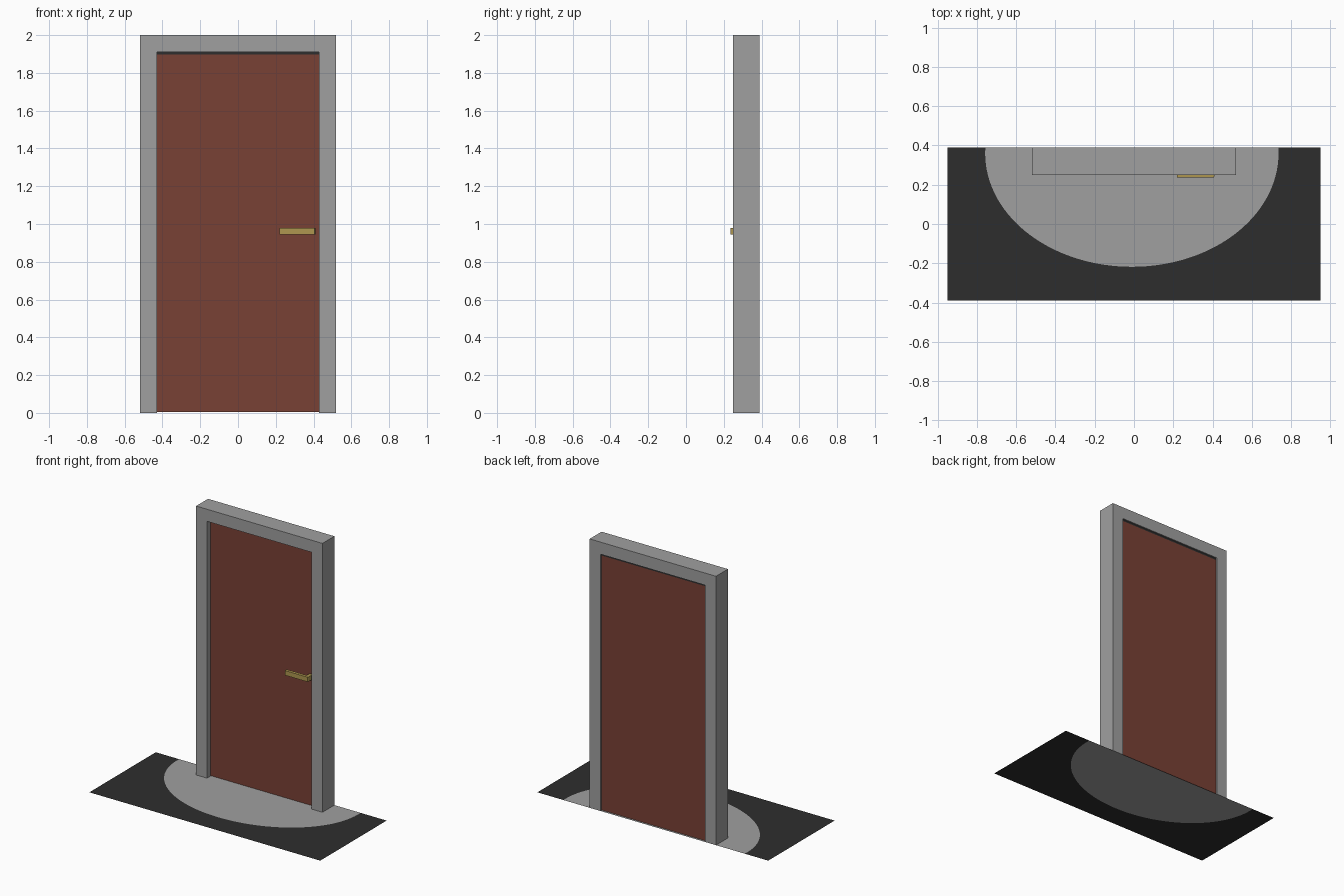
import bpy, bmesh, math

if "Cube" in bpy.data.objects:
    bpy.data.objects.remove(bpy.data.objects["Cube"])


def material(name, rgb):
    m = bpy.data.materials.new(name)
    m.diffuse_color = (*rgb, 1)
    m.use_nodes = True
    m.node_tree.nodes["Principled BSDF"].inputs["Base Color"].default_value = m.diffuse_color
    return m


GREY = material("stone grey", (0.35, 0.35, 0.35))
RED = material("door brown red", (0.19, 0.053, 0.036))
DARK = material("dark grey", (0.027, 0.027, 0.027))
GOLD = material("brass", (0.43, 0.31, 0.08))


def finish(name, bm, mat):
    me = bpy.data.meshes.new(name)
    bm.to_mesh(me)
    bm.free()
    me.materials.append(mat)
    ob = bpy.data.objects.new(name, me)
    bpy.context.collection.objects.link(ob)
    return ob


def prism(name, pts, a, b, mat, axis="y"):
    """Extrude a closed outline from a to b along y (outline xz) or z (outline xy)."""
    bm = bmesh.new()
    place = (lambda p: (p[0], a, p[1])) if axis == "y" else (lambda p: (p[0], p[1], a))
    face = bm.faces.new([bm.verts.new(place(p)) for p in pts])
    if b != a:
        r = bmesh.ops.extrude_face_region(bm, geom=[face])
        vs = [g for g in r["geom"] if isinstance(g, bmesh.types.BMVert)]
        bmesh.ops.translate(bm, verts=vs, vec=(0, b - a, 0) if axis == "y" else (0, 0, b - a))
        bmesh.ops.recalc_face_normals(bm, faces=bm.faces)
    return finish(name, bm, mat)


def rect(x0, x1, z0, z1):
    return [(x0, z0), (x1, z0), (x1, z1), (x0, z1)]


# Floor: flat half-ellipse step with the dark mat around it, sharing one outline
CX, CY, RX, RY, BACK = -0.011, 0.36, 0.747, 0.578, 0.39
start = math.asin((BACK - CY) / RY)
N = 64
arc = []
for i in range(N + 1):
    t = math.pi - start + (math.pi + 2 * start) * i / N
    arc.append((CX + RX * math.cos(t), CY + RY * math.sin(t)))
prism("floor_half_round", arc, 0, 0, GREY, "z")
outer = [(-0.95, BACK), (-0.95, -0.39), (0.95, -0.39), (0.95, BACK)]
prism("floor_mat", outer + arc[::-1], 0, 0, DARK, "z")

# Door frame: one upside-down U profile
prism("door_frame", [(-0.52, 0), (-0.43, 0), (-0.43, 1.91), (0.43, 1.91), (0.43, 0),
                     (0.52, 0), (0.52, 2), (-0.52, 2)], 0.25, 0.39, GREY)

# Door leaf and the dark gap along its top
prism("door_leaf", rect(-0.43, 0.43, 0.004, 1.897), 0.29, 0.38, RED)
prism("top_gap", rect(-0.43, 0.43, 1.897, 1.91), 0.29, 0.38, DARK)

# Handle: lever bending back into the door, seen from above
prism("door_handle", [(0.22, 0.236), (0.405, 0.236), (0.41, 0.245), (0.41, 0.292),
                      (0.385, 0.292), (0.385, 0.258), (0.22, 0.258)],
      0.945, 0.98, GOLD, "z")
